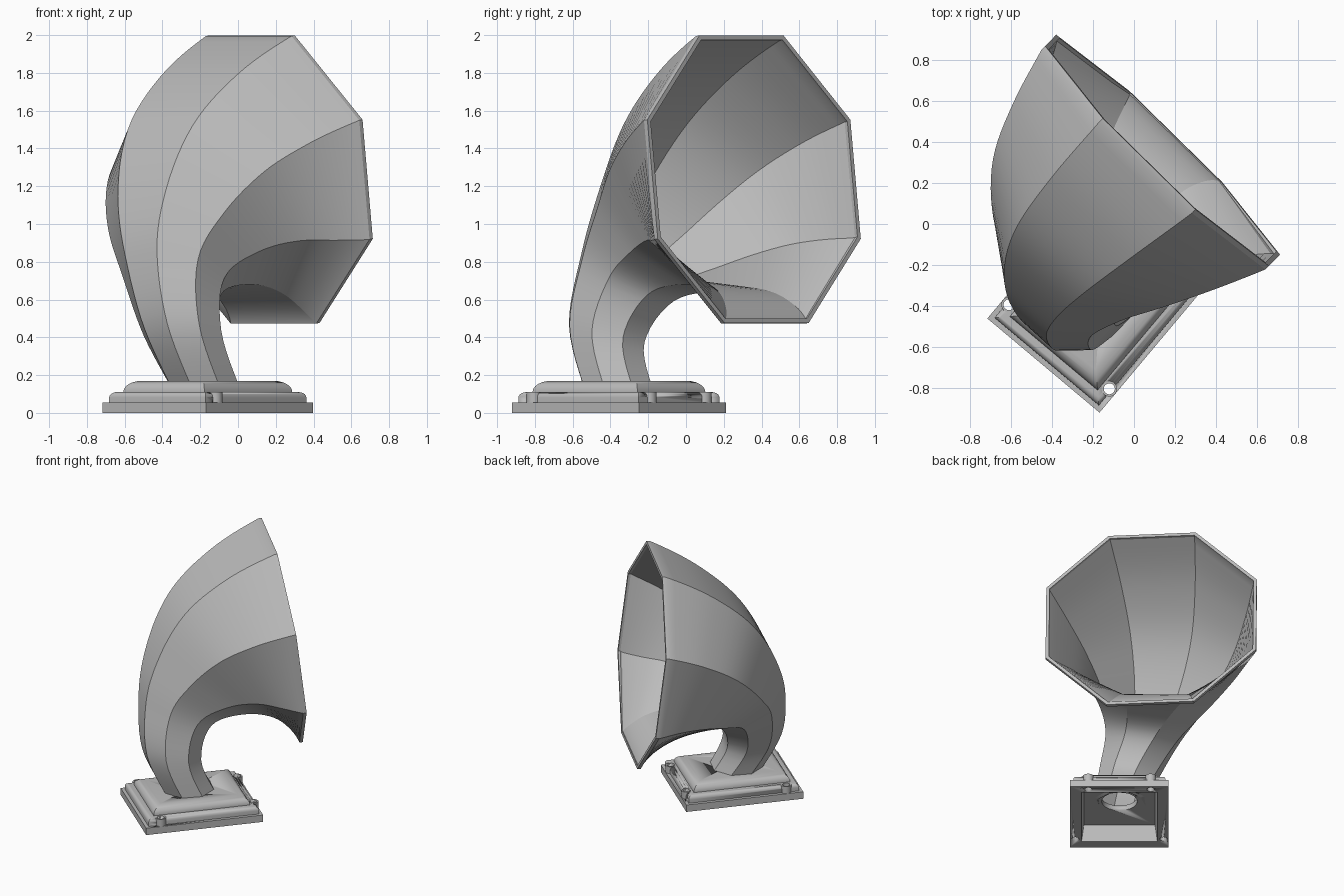
import bpy, bmesh, math
from mathutils import Vector, Matrix

if "Cube" in bpy.data.objects:
    bpy.data.objects.remove(bpy.data.objects["Cube"])

metal = bpy.data.materials.new("grey_metal")
metal.diffuse_color = (0.5, 0.5, 0.5, 1)
metal.use_nodes = True
metal.node_tree.nodes["Principled BSDF"].inputs["Base Color"].default_value = metal.diffuse_color

# Horizontal directions of the horn: forward and sideways
H = math.radians(45.5)
FWD = Vector((math.cos(H), math.sin(H), 0))
SIDE = Vector((math.sin(H), -math.cos(H), 0))
UP = Vector((0, 0, 1))
BASE = Matrix.Translation((-0.16, -0.355, 0)) @ Matrix.Rotation(math.radians(50), 4, 'Z')


def smooth(ob, angle):
    bpy.ops.object.select_all(action='DESELECT')
    ob.select_set(True)
    bpy.context.view_layer.objects.active = ob
    bpy.ops.object.shade_smooth_by_angle(angle=math.radians(angle))


def finish(name, bm, angle=30, matrix=None):
    me = bpy.data.meshes.new(name)
    bm.to_mesh(me)
    bm.free()
    ob = bpy.data.objects.new(name, me)
    bpy.context.collection.objects.link(ob)
    me.materials.append(metal)
    if matrix:
        ob.matrix_world = matrix
    smooth(ob, angle)
    return ob


def bridge(bm, a, b):
    n = len(a)
    for i in range(n):
        j = (i + 1) % n
        bm.faces.new((a[i], a[j], b[j], b[i]))


def cylinder(name, x, y, z0, z1, r, segs=20):
    bm = bmesh.new()
    bmesh.ops.create_cone(bm, cap_ends=True, segments=segs, radius1=r, radius2=r, depth=z1 - z0,
                          matrix=Matrix.Translation((x, y, (z0 + z1) / 2)))
    return finish(name, bm, 30, BASE)


def cut(ob, cutter):
    mod = ob.modifiers.new("cut", 'BOOLEAN')
    mod.operation = 'DIFFERENCE'
    mod.solver = 'EXACT'
    mod.object = cutter
    cutter.hide_render = True
    cutter.hide_viewport = True


# Horn stations: forward, sideways, height, forward pitch, sideways lean, radius
stations = [
    (-0.376, 0.13, 0.13, 0, 0, 0.195),
    (-0.505, 0.085, 0.42, 10, 8, 0.22),
    (-0.46, -0.03, 0.725, 26, 9, 0.29),
    (-0.295, -0.115, 0.915, 39, 8, 0.435),
    (-0.09, -0.165, 1.07, 53, 4, 0.595),
    (0.12, -0.17, 1.165, 68, 1, 0.72),
    (0.33, -0.153, 1.234, 83, 0, 0.83),
]


def spline(t):
    i = min(int(t), len(stations) - 2)
    u = t - i
    p = [stations[max(0, min(len(stations) - 1, i + k))] for k in (-1, 0, 1, 2)]
    if i == len(stations) - 2:   # carry the flare on past the mouth
        p[3] = [2 * c - b for b, c in zip(p[1], p[2])]
    return [0.5 * (2 * b + (c - a) * u + (2 * a - 5 * b + 4 * c - d) * u * u
                   + (3 * b - a - 3 * c + d) * u ** 3) for a, b, c, d in zip(*p)]


def ring(bm, s, lift=0):
    f, side, z, pitch, lean, r = s
    p = math.radians(pitch)
    n = FWD * math.sin(p) + UP * math.cos(p) - SIDE * math.tan(math.radians(lean))
    n.normalize()
    lat = (SIDE - n * SIDE.dot(n)).normalized()
    back = lat.cross(n)
    c = FWD * f + SIDE * side + UP * z + n * lift
    out = []
    for k in range(8):
        a = math.radians(22.5 + 45 * k)
        out.append(bm.verts.new(c + (back * math.cos(a) + lat * math.sin(a)) * r))
    return out


# Eight-sided flaring horn with a short straight lip
bm = bmesh.new()
steps = 6 * (len(stations) - 1)
rings = [ring(bm, spline(i / 6)) for i in range(steps + 1)]
rings.append(ring(bm, stations[-1], 0.025))
for a, b in zip(rings, rings[1:]):
    bridge(bm, a, b)
horn = finish("horn", bm, 20)
sol = horn.modifiers.new("wall", 'SOLIDIFY')
sol.thickness = 0.026
sol.offset = -1
bpy.ops.object.modifier_apply(modifier=sol.name)
smooth(horn, 20)

# Hollow stepped base: inset and height of each mitred rectangle
HX, HY = 0.44, 0.358
profile = [(0.10, 0.13), (0.082, 0), (0, 0), (0, 0.055), (0.025, 0.055)]
profile += [(0.055 - 0.03 * math.cos(a), 0.082 + 0.028 * math.sin(a))
            for a in [math.radians(18 * k) for k in range(0, 6)]]
profile += [(0.078, 0.11)]
profile += [(0.15 - 0.072 * math.cos(a), 0.112 + 0.058 * math.sin(a))
            for a in [math.radians(15 * k) for k in range(0, 7)]]
bm = bmesh.new()
rects = [[bm.verts.new((sx * (HX - d), sy * (HY - d), z))
          for sx, sy in ((1, 1), (-1, 1), (-1, -1), (1, -1))] for d, z in profile]
for a, b in zip(rects, rects[1:]):
    bridge(bm, a, b)
bm.faces.new(rects[0])
bm.faces.new(rects[-1])
bmesh.ops.recalc_face_normals(bm, faces=bm.faces)
base = finish("base", bm, 35, BASE)
cut(base, cylinder("throat_cutter", 0, 0, 0.08, 0.25, 0.13))

# Screw bosses with through holes
for i, (x, y) in enumerate([(-0.32, 0.32), (-0.32, -0.32), (0.40, 0.226), (0.40, -0.226)]):
    boss = cylinder(f"screw_boss_{i}", x, y, 0.04, 0.111, 0.038)
    hole = cylinder(f"screw_hole_cutter_{i}", x, y, -0.05, 0.2, 0.027)
    cut(boss, hole)
    cut(base, hole)
